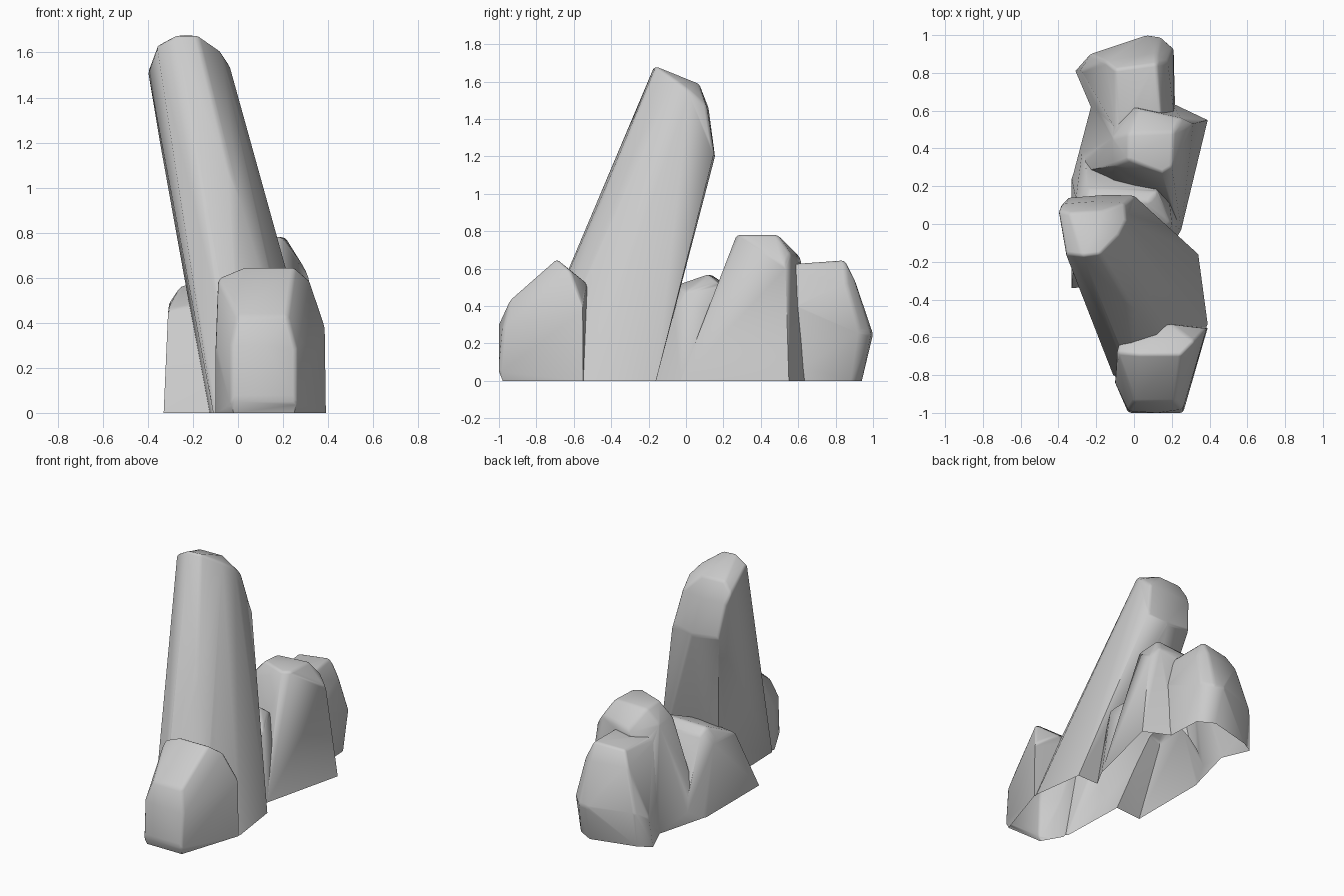
import bpy, bmesh
from math import radians


def rock(name, base, upper, bevel=0.016):
    """Faceted boulder: hull of a ground outline and upper corner points, softened edges."""
    bm = bmesh.new()
    for x, y in base:
        bm.verts.new((x, y, 0))
    for p in upper:
        bm.verts.new(p)
    res = bmesh.ops.convex_hull(bm, input=bm.verts[:])
    junk = [g for g in res["geom_interior"] if isinstance(g, bmesh.types.BMVert)]
    bmesh.ops.delete(bm, geom=junk, context='VERTS')
    bmesh.ops.dissolve_limit(bm, angle_limit=radians(3), verts=bm.verts[:], edges=bm.edges[:])
    edges = [e for e in bm.edges
             if e.calc_face_angle(0) > radians(22) and min(v.co.z for v in e.verts) > 0.01]
    bmesh.ops.bevel(bm, geom=edges, offset=bevel, segments=2, profile=0.5,
                    affect='EDGES', clamp_overlap=True)
    bmesh.ops.recalc_face_normals(bm, faces=bm.faces[:])
    me = bpy.data.meshes.new(name)
    bm.to_mesh(me)
    bm.free()
    ob = bpy.data.objects.new(name, me)
    bpy.context.collection.objects.link(ob)
    return ob


# Tall leaning pillar
pillar = rock("rock_formation",
     [(-0.11, -0.80), (0.02, -0.88), (0.28, -0.78), (0.39, -0.53), (0.34, -0.16), (-0.13, -0.17)],
     [(-0.36, -0.16, 1.63), (-0.27, -0.17, 1.68), (-0.18, -0.16, 1.68), (-0.08, -0.06, 1.61),
      (-0.04, 0.02, 1.55), (-0.40, 0.07, 1.52), (-0.34, 0.06, 1.59), (-0.17, 0.07, 1.59),
      (-0.38, 0.11, 1.45), (-0.05, 0.11, 1.47), (-0.20, 0.12, 1.46),
      (-0.35, 0.14, 1.22), (0.00, 0.15, 1.22), (-0.16, 0.155, 1.20), (-0.05, -0.38, 1.15)])

parts = []
# Low boulder in front
parts.append(rock("front_boulder",
     [(-0.02, -0.98), (0.25, -0.98), (0.39, -0.55), (0.22, -0.53), (-0.06, -0.58), (-0.10, -0.84)],
     [(-0.03, -1.0, 0.05), (0.26, -1.0, 0.05), (-0.03, -0.99, 0.30), (0.26, -0.98, 0.28),
      (0.12, -1.0, 0.30), (0.00, -0.94, 0.43), (0.22, -0.94, 0.43), (-0.10, -0.84, 0.30),
      (-0.09, -0.68, 0.60), (0.03, -0.69, 0.65), (0.25, -0.69, 0.65), (0.32, -0.62, 0.59),
      (0.385, -0.55, 0.40), (0.20, -0.53, 0.52), (-0.06, -0.56, 0.50)]))

# Low saddle rock behind the pillar
parts.append(rock("saddle_rock",
     [(-0.33, -0.34), (-0.33, 0.24), (-0.27, 0.42), (0.15, 0.45), (0.25, -0.03), (0.10, -0.30)],
     [(-0.31, -0.10, 0.46), (-0.31, 0.12, 0.48), (-0.25, 0.13, 0.57), (-0.24, 0.19, 0.53),
      (0.12, 0.17, 0.53), (0.08, 0.12, 0.57), (0.20, 0.00, 0.48), (-0.05, -0.08, 0.50)]))

# Higher rear boulder
parts.append(rock("rear_boulder_high",
     [(0.25, -0.03), (0.39, 0.55), (0.20, 0.64), (-0.22, 0.65), (-0.32, 0.27), (-0.10, 0.10)],
     [(-0.11, 0.31, 0.68), (-0.11, 0.46, 0.68), (0.15, 0.27, 0.78), (0.20, 0.30, 0.78),
      (-0.03, 0.34, 0.78), (0.21, 0.49, 0.78), (-0.03, 0.48, 0.77), (0.31, 0.53, 0.62),
      (0.25, 0.56, 0.68), (0.02, 0.61, 0.66)]))

# Lower boulder at the very back
parts.append(rock("rear_boulder_low",
     [(0.22, 0.50), (0.20, 0.88), (0.09, 0.94), (-0.22, 0.86), (-0.31, 0.81), (-0.22, 0.60)],
     [(-0.28, 0.815, 0.2), (-0.23, 0.90, 0.25), (0.07, 1.0, 0.25), (0.14, 0.99, 0.25),
      (0.21, 0.93, 0.27), (-0.15, 0.86, 0.54), (0.12, 0.90, 0.55), (0.18, 0.86, 0.52),
      (-0.10, 0.82, 0.63), (0.12, 0.85, 0.645), (0.15, 0.50, 0.62), (-0.09, 0.50, 0.60),
      (0.21, 0.60, 0.40)]))

# Fuse all rocks into one shell
bpy.context.view_layer.objects.active = pillar
pillar.select_set(True)
for part in parts:
    mod = pillar.modifiers.new("fuse", 'BOOLEAN')
    mod.operation, mod.solver, mod.object = 'UNION', 'EXACT', part
    bpy.ops.object.modifier_apply(modifier=mod.name)
    bpy.data.objects.remove(part, do_unlink=True)

# Open underside
bm = bmesh.new()
bm.from_mesh(pillar.data)
bottom = [f for f in bm.faces if max(v.co.z for v in f.verts) < 0.002]
bmesh.ops.delete(bm, geom=bottom, context='FACES')
bm.to_mesh(pillar.data)
bm.free()
bpy.ops.object.shade_smooth_by_angle(angle=radians(50))
